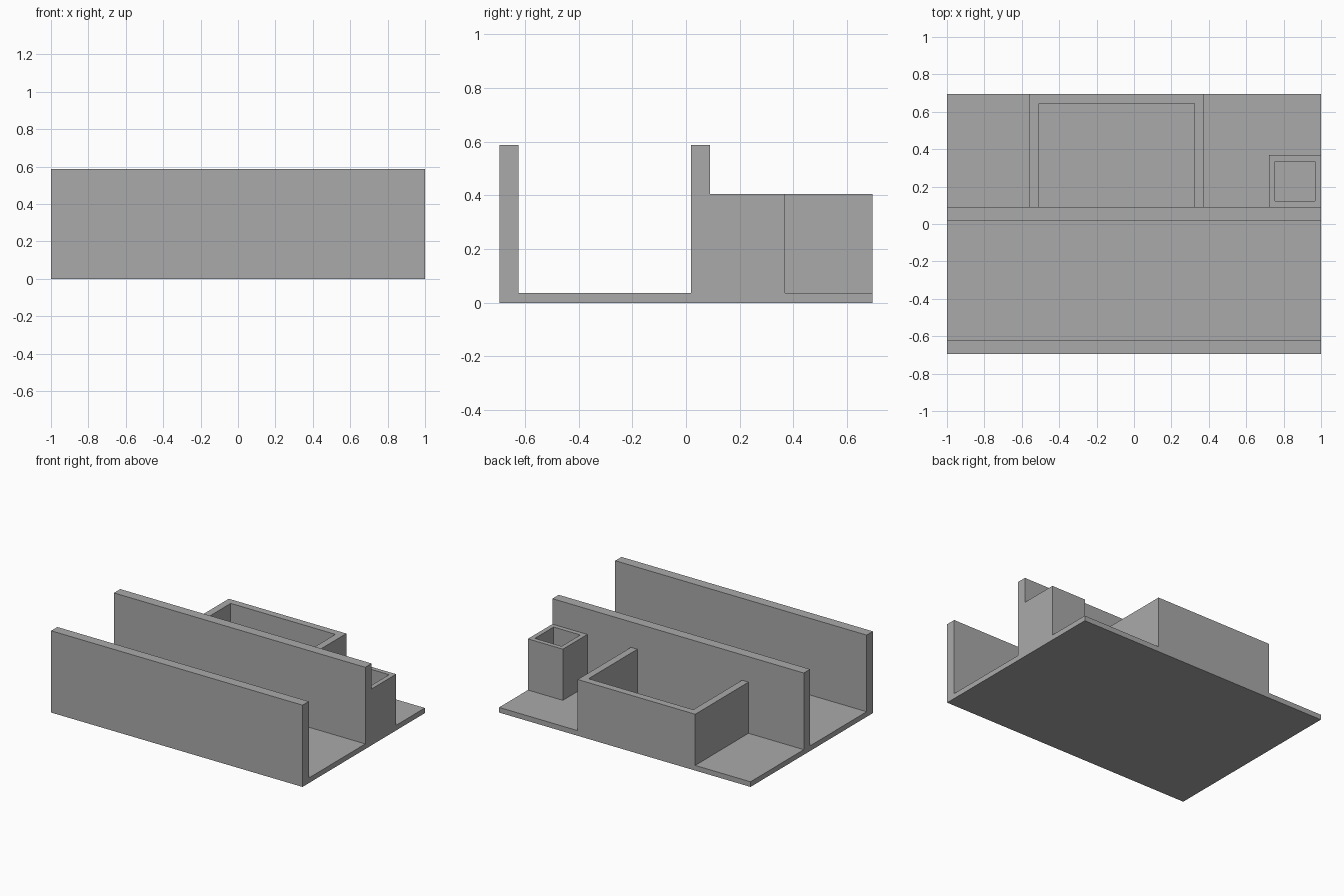
import bpy
import bmesh
from mathutils import Vector

if "Cube" in bpy.data.objects:
    bpy.data.objects.remove(bpy.data.objects["Cube"], do_unlink=True)

grey = bpy.data.materials.new("plain grey")
grey.use_nodes = True
colour = (0.4, 0.4, 0.4, 1)
grey.diffuse_color = colour
grey.node_tree.nodes["Principled BSDF"].inputs["Base Color"].default_value = colour

# Main levels
HALF_Y = 0.695
FLOOR = 0.037
WALL_TOP = 0.588
BOX_TOP = 0.405
WALL_BACK = 0.09


def add_object(name, bm):
    bmesh.ops.recalc_face_normals(bm, faces=bm.faces)
    mesh = bpy.data.meshes.new(name)
    bm.to_mesh(mesh)
    bm.free()
    mesh.materials.append(grey)
    obj = bpy.data.objects.new(name, mesh)
    bpy.context.collection.objects.link(obj)
    return obj


def extrude_outline(name, points, offset):
    """Solid made by sweeping a flat outline along an offset."""
    bm = bmesh.new()
    face = bm.faces.new([bm.verts.new(p) for p in points])
    swept = bmesh.ops.extrude_face_region(bm, geom=[face], use_keep_orig=True)
    verts = [v for v in swept["geom"] if isinstance(v, bmesh.types.BMVert)]
    bmesh.ops.translate(bm, verts=verts, vec=Vector(offset))
    return add_object(name, bm)


# Base plate with two long upright walls, as one cross-section
section = [(-HALF_Y, 0), (HALF_Y, 0), (HALF_Y, FLOOR),
           (WALL_BACK, FLOOR), (WALL_BACK, WALL_TOP),
           (0.018, WALL_TOP), (0.018, FLOOR),
           (-0.624, FLOOR), (-0.624, WALL_TOP), (-HALF_Y, WALL_TOP)]
extrude_outline("base_and_long_walls", [(-1, y, z) for y, z in section], (2, 0, 0))

# Three-sided rear enclosure, closed by the middle wall
left, right, t = 0.375, -0.56, 0.051
plan = [(right, WALL_BACK), (right, HALF_Y), (left, HALF_Y), (left, WALL_BACK),
        (left - t, WALL_BACK), (left - t, HALF_Y - t),
        (right + t, HALF_Y - t), (right + t, WALL_BACK)]
extrude_outline("rear_enclosure", [(x, y, FLOOR) for x, y in plan],
                (0, 0, BOX_TOP - FLOOR))

# Small square shaft, hollowed down to the base
shaft = extrude_outline("corner_shaft",
                        [(x, y, FLOOR) for x, y in
                         ((0.722, WALL_BACK), (1, WALL_BACK), (1, 0.368), (0.722, 0.368))],
                        (0, 0, BOX_TOP - FLOOR))
bm = bmesh.new()
bm.from_mesh(shaft.data)
top = max(bm.faces, key=lambda f: f.calc_center_median().z)
bmesh.ops.inset_region(bm, faces=[top], thickness=0.046)
hole = bmesh.ops.extrude_face_region(bm, geom=[top])
for v in [g for g in hole["geom"] if isinstance(g, bmesh.types.BMVert)]:
    v.co.z = FLOOR + 0.001
if top.is_valid:
    bmesh.ops.delete(bm, geom=[top], context='FACES_ONLY')
bm.to_mesh(shaft.data)
bm.free()
